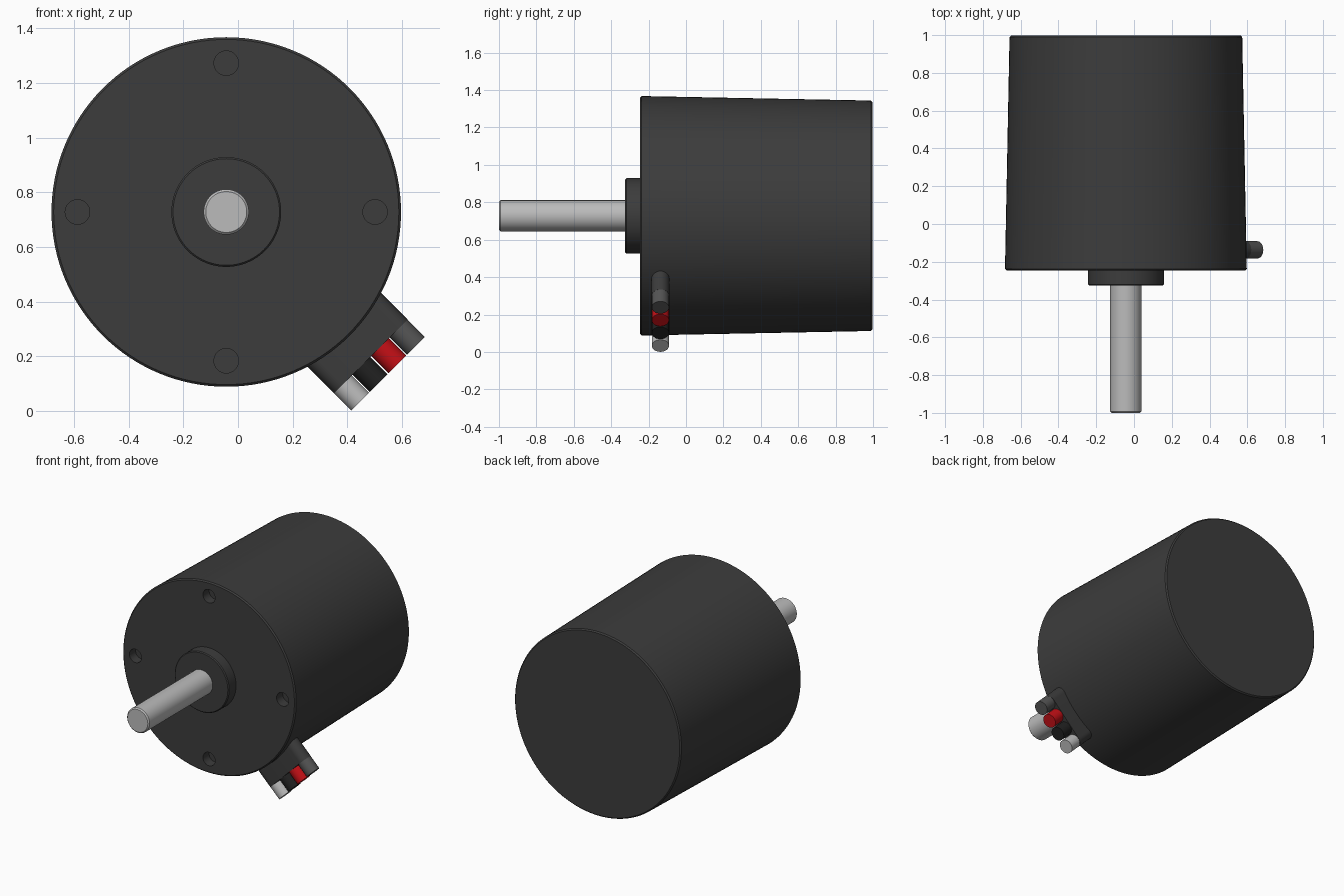
import bpy, bmesh, math
from mathutils import Matrix, Vector

if "Cube" in bpy.data.objects:
    bpy.data.objects.remove(bpy.data.objects["Cube"])

CX, CZ = -0.043, 0.728          # motor axis, running along y
AXIS = Matrix.Translation((CX, 0, CZ))


def material(name, rgb):
    m = bpy.data.materials.new(name)
    m.diffuse_color = (*rgb, 1)
    m.use_nodes = True
    m.node_tree.nodes["Principled BSDF"].inputs["Base Color"].default_value = m.diffuse_color
    return m


DARK = material("dark_grey", (0.045, 0.045, 0.045))
MID = material("mid_grey", (0.09, 0.09, 0.09))
BLACK = material("black", (0.015, 0.015, 0.015))
RED = material("red", (0.55, 0.005, 0.008))
LIGHT = material("light_metal", (0.5, 0.5, 0.5))


def finish(name, bm, mat, matrix):
    bmesh.ops.recalc_face_normals(bm, faces=bm.faces)
    me = bpy.data.meshes.new(name)
    bm.to_mesh(me)
    bm.free()
    me.transform(matrix)
    ob = bpy.data.objects.new(name, me)
    bpy.context.collection.objects.link(ob)
    me.materials.append(mat)
    return ob


def smooth(ob):
    bpy.ops.object.select_all(action='DESELECT')
    ob.select_set(True)
    bpy.context.view_layer.objects.active = ob
    bpy.ops.object.shade_smooth_by_angle(angle=math.radians(30))


def lathe(name, profile, mat, matrix=AXIS, n=96):
    """Revolve (radius, y) points round the y axis and cap both ends."""
    bm = bmesh.new()
    rings = [[bm.verts.new((r * math.cos(a), y, r * math.sin(a)))
              for a in (2 * math.pi * i / n for i in range(n))] for r, y in profile]
    for p, q in zip(rings, rings[1:]):
        for i in range(n):
            j = (i + 1) % n
            bm.faces.new((p[i], p[j], q[j], q[i]))
    bm.faces.new(rings[0])
    bm.faces.new(rings[-1])
    ob = finish(name, bm, mat, matrix)
    smooth(ob)
    return ob


def rod(name, r0, r1, y0, y1, c, mat, matrix=AXIS, n=96):
    """Cylinder or cone from y0 to y1 with a chamfer c at both ends."""
    return lathe(name, [(r0 - c, y0), (r0, y0 + c), (r1, y1 - c), (r1 - c, y1)], mat, matrix, n)


# Slightly tapered can with four blind mounting holes
body = rod("motor_body", 0.64, 0.616, -0.245, 0.997, 0.008, DARK, n=128)
for k in range(4):
    a = k * math.pi / 2
    place = Matrix.Translation((CX + 0.545 * math.cos(a), 0, CZ + 0.545 * math.sin(a)))
    cutter = lathe("hole_cutter", [(0.045, -0.3), (0.045, -0.18)], DARK, place, 32)
    cutter.hide_render = True
    cutter.hide_set(True)
    mod = body.modifiers.new("mounting_hole", 'BOOLEAN')
    mod.operation = 'DIFFERENCE'
    mod.solver = 'EXACT'
    mod.object = cutter
bpy.context.view_layer.objects.active = body
for mod in list(body.modifiers):
    bpy.ops.object.modifier_apply(modifier=mod.name)
for ob in [o for o in bpy.data.objects if o.name.startswith("hole_cutter")]:
    bpy.data.objects.remove(ob)
smooth(body)

# Bearing boss and output shaft
rod("bearing_boss", 0.201, 0.201, -0.325, -0.24, 0.006, DARK)
rod("output_shaft", 0.083, 0.083, -1.0, -0.31, 0.008, LIGHT, n=64)

# Cable outlet frame: local x along the tangent, y radially outward, z along the motor axis
out = Vector((1, 0, -1)).normalized()
tan = Vector((1, 0, 1)).normalized()
frame = Matrix((tan, out, Vector((0, 1, 0)))).transposed().to_4x4()
frame = Matrix.Translation((CX, -0.137, CZ)) @ frame

# Stadium-shaped cable outlet
bm = bmesh.new()
R, HALF, STEPS = 0.048, 0.191, 16
ring = []
for side, start in ((1, -90), (-1, 90)):
    for i in range(STEPS + 1):
        a = math.radians(start + 180 * i / STEPS)
        ring.append(bm.verts.new((side * (HALF - R) + R * math.cos(a), 0.5, R * math.sin(a))))
face = bm.faces.new(ring)
ext = bmesh.ops.extrude_face_region(bm, geom=[face])
bmesh.ops.translate(bm, vec=(0, 0.248, 0),
                    verts=[v for v in ext["geom"] if isinstance(v, bmesh.types.BMVert)])
if not face.is_valid or len([f for f in bm.faces if len(f.verts) > 4]) < 2:
    bm.faces.new(ring)
smooth(finish("cable_outlet", bm, DARK, frame))

# Four wire stubs
for i, (label, mat) in enumerate((("white", LIGHT), ("black", BLACK), ("red", RED), ("grey", MID))):
    place = frame @ Matrix.Translation(((i - 1.5) * 0.0965, 0, 0))
    lathe(label + "_wire", [(0.046, 0.72), (0.046, 0.838)], mat, place, 32)
